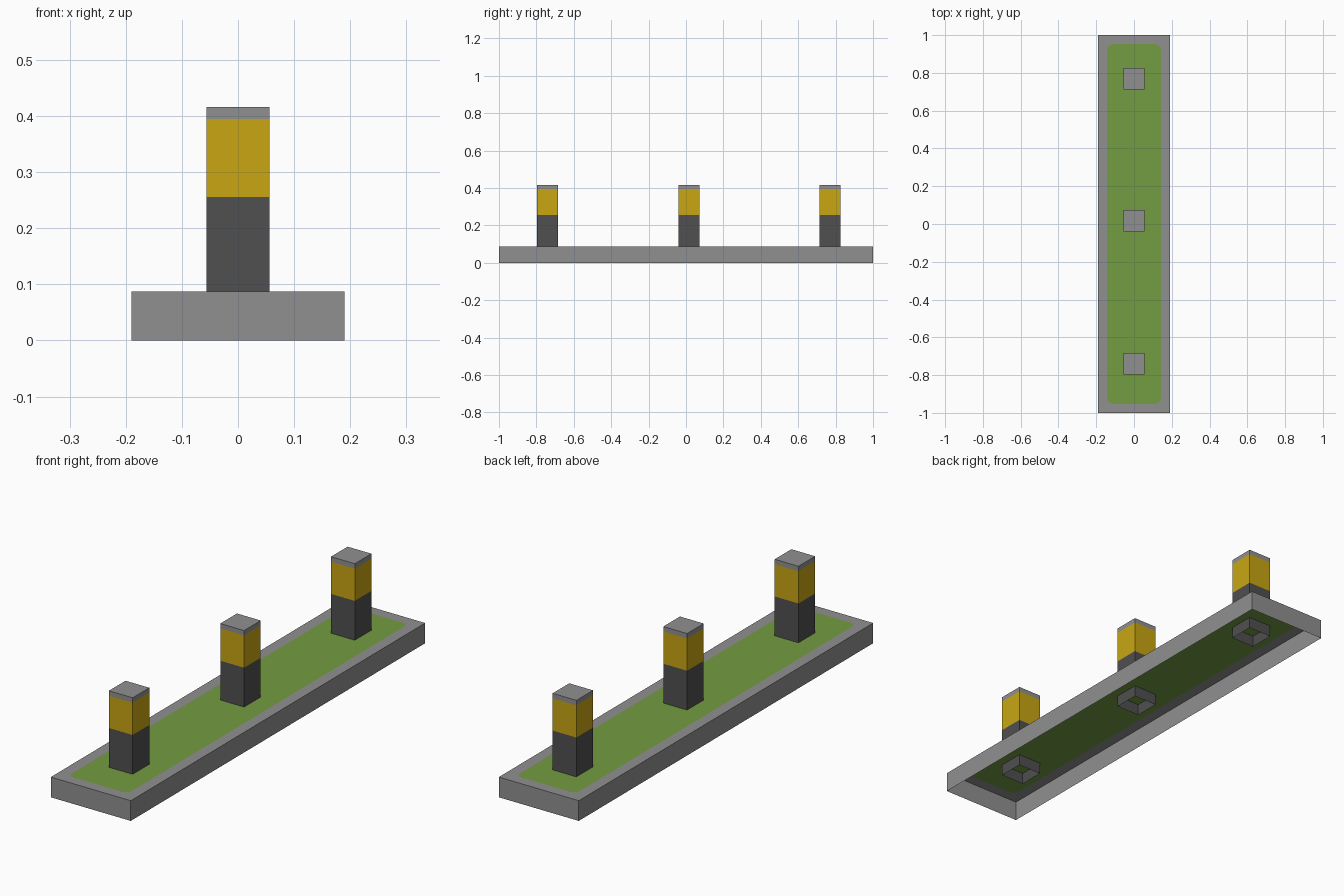
import bpy, bmesh, math

if "Cube" in bpy.data.objects:
    bpy.data.objects.remove(bpy.data.objects["Cube"])

HX, HY, TOP = 0.19, 1.0, 0.087      # kerb half sizes and height
GX, GY, R = 0.142, 0.952, 0.028     # grass half sizes and corner radius
POST = 0.0565                       # bollard half width
POST_Y = (-0.74, 0.017, 0.769)


def mat(name, rgb):
    m = bpy.data.materials.new(name)
    m.diffuse_color = (*rgb, 1)
    m.use_nodes = True
    m.node_tree.nodes["Principled BSDF"].inputs["Base Color"].default_value = m.diffuse_color
    return m


concrete = mat("concrete grey", (0.28, 0.28, 0.28))
dark = mat("dark grey", (0.08, 0.08, 0.08))
yellow = mat("yellow", (0.58, 0.38, 0.006))
green = mat("grass green", (0.175, 0.335, 0.055))


def make(name, bm, mats):
    me = bpy.data.meshes.new(name)
    bm.to_mesh(me)
    bm.free()
    for m in mats:
        me.materials.append(m)
    ob = bpy.data.objects.new(name, me)
    bpy.context.collection.objects.link(ob)
    return ob


CORNERS = ((1, 1), (-1, 1), (-1, -1), (1, -1))

# Kerb: open-bottomed shell whose top is a rim around a rounded grass panel
bm = bmesh.new()
low = [bm.verts.new((sx * HX, sy * HY, 0)) for sx, sy in CORNERS]
high = [bm.verts.new((sx * HX, sy * HY, TOP)) for sx, sy in CORNERS]
arcs = []
for i, (sx, sy) in enumerate(CORNERS):
    angles = [math.pi / 2 * (i + k / 5) for k in range(6)]
    arcs.append([bm.verts.new((sx * (GX - R) + R * math.cos(a),
                               sy * (GY - R) + R * math.sin(a), TOP)) for a in angles])
for i in range(4):
    j = (i + 1) % 4
    bm.faces.new((low[i], low[j], high[j], high[i]))
    bm.faces.new((high[i], high[j], arcs[j][0], arcs[i][-1]))
    for a, b in zip(arcs[i], arcs[i][1:]):
        bm.faces.new((high[i], b, a))
grass = bm.faces.new([v for arc in arcs for v in arc])
grass.material_index = 1
bm.normal_update()
make("planted_kerb", bm, [concrete, green])

# Bollards: open-bottomed square posts, banded dark / yellow / grey cap
LEVELS = (0.037, 0.256, 0.395, 0.416)
for n, y in enumerate(POST_Y):
    bm = bmesh.new()
    rings = [[bm.verts.new((sx * POST, y + sy * POST, z)) for sx, sy in CORNERS]
             for z in LEVELS]
    for band in range(3):
        for i in range(4):
            j = (i + 1) % 4
            f = bm.faces.new((rings[band][i], rings[band][j],
                              rings[band + 1][j], rings[band + 1][i]))
            f.material_index = band
    bm.faces.new(rings[-1]).material_index = 2
    bm.normal_update()
    make(f"bollard_{n + 1}", bm, [dark, yellow, concrete])
